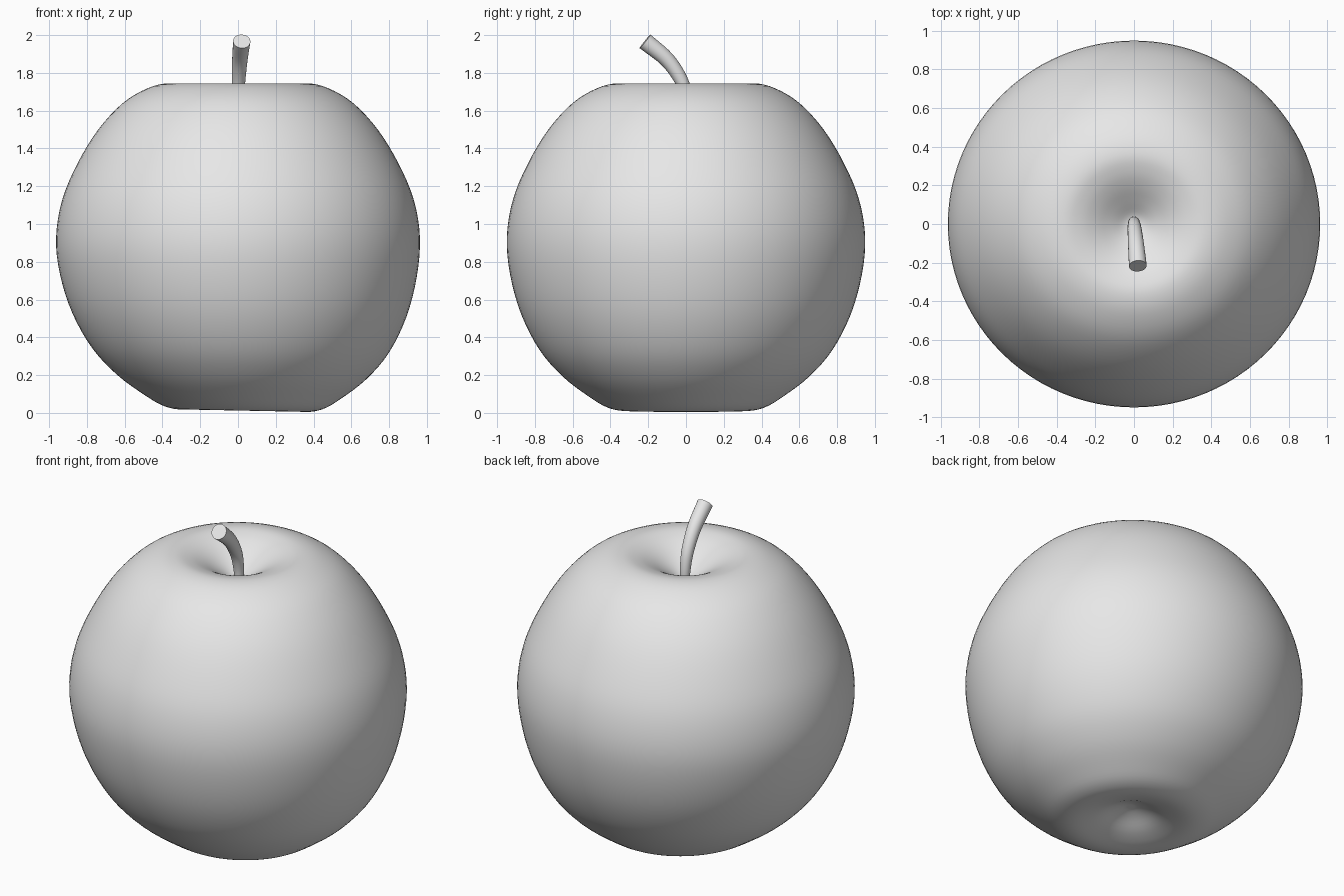
import bpy, bmesh, math
from mathutils import Vector

if "Cube" in bpy.data.objects:
    bpy.data.objects.remove(bpy.data.objects["Cube"])

grey = bpy.data.materials.new("plain grey")
grey.diffuse_color = (0.8, 0.8, 0.8, 1)
grey.use_nodes = True
grey.node_tree.nodes["Principled BSDF"].inputs["Base Color"].default_value = grey.diffuse_color


def spline(pts, n):
    """Catmull-Rom curve through the points."""
    p = [Vector(q) for q in pts]
    p = [2 * p[0] - p[1]] + p + [2 * p[-1] - p[-2]]
    out = []
    for i in range(1, len(p) - 2):
        a, b, c, d = p[i - 1:i + 3]
        for k in range(n):
            t = k / n
            out.append(0.5 * (2 * b + (c - a) * t + (2 * a - 5 * b + 4 * c - d) * t * t
                              + (3 * b - a - 3 * c + d) * t ** 3))
    return out + [p[-2]]


def build(name, rings, angle):
    """Skin a list of rings and cap both ends."""
    bm = bmesh.new()
    vr = [[bm.verts.new(v) for v in r] for r in rings]
    n = len(vr[0])
    for a, b in zip(vr, vr[1:]):
        for i in range(n):
            j = (i + 1) % n
            bm.faces.new((a[i], a[j], b[j], b[i]))
    bm.faces.new(vr[0][::-1])
    bm.faces.new(vr[-1])
    bmesh.ops.recalc_face_normals(bm, faces=bm.faces)
    me = bpy.data.meshes.new(name)
    bm.to_mesh(me)
    bm.free()
    me.materials.append(grey)
    ob = bpy.data.objects.new(name, me)
    bpy.context.collection.objects.link(ob)
    bpy.ops.object.select_all(action='DESELECT')
    ob.select_set(True)
    bpy.context.view_layer.objects.active = ob
    bpy.ops.object.shade_smooth_by_angle(angle=math.radians(angle))
    return ob


# Fruit body: turned profile with a hollow at each end, slightly lopsided below
profile = [(0.004, 1.59), (0.05, 1.60), (0.12, 1.645), (0.2, 1.695), (0.28, 1.73),
           (0.37, 1.745), (0.48, 1.718), (0.61, 1.64), (0.74, 1.5), (0.85, 1.32),
           (0.93, 1.13), (0.963, 0.93), (0.945, 0.73), (0.885, 0.52), (0.785, 0.33),
           (0.66, 0.19), (0.52, 0.085), (0.42, 0.028), (0.32, 0.012), (0.2, 0.04),
           (0.1, 0.085), (0.04, 0.105), (0.004, 0.108)]
rings = []
for r, z in spline(profile, 4):
    low = max(0, 1 - z / 0.9)
    ring = []
    for i in range(96):
        a = 2 * math.pi * i / 96
        x, y = r * math.cos(a), 0.985 * r * math.sin(a)
        ring.append((x + 0.03 * low ** 1.5, y, z - 0.02 * low * x))
    rings.append(ring)
build("fruit_body", rings, 60)

# Stem: curved tapered tube leaning to the front, flat cut end
path = spline([(0, 0.012, 1.56), (0, 0.005, 1.66), (0.003, -0.025, 1.76),
               (0.01, -0.1, 1.87), (0.02, -0.217, 1.967)], 5)
rings = []
for i, p in enumerate(path):
    t = i / (len(path) - 1)
    d = (path[min(i + 1, len(path) - 1)] - path[max(i - 1, 0)]).normalized()
    u = Vector((1, 0, 0))
    u = (u - d * u.dot(d)).normalized()
    v = d.cross(u)
    rad = 0.026 + 0.02 * t
    rings.append([p + rad * (math.cos(a) * u + math.sin(a) * v)
                  for a in (2 * math.pi * k / 24 for k in range(24))])
build("stem", rings, 40)
